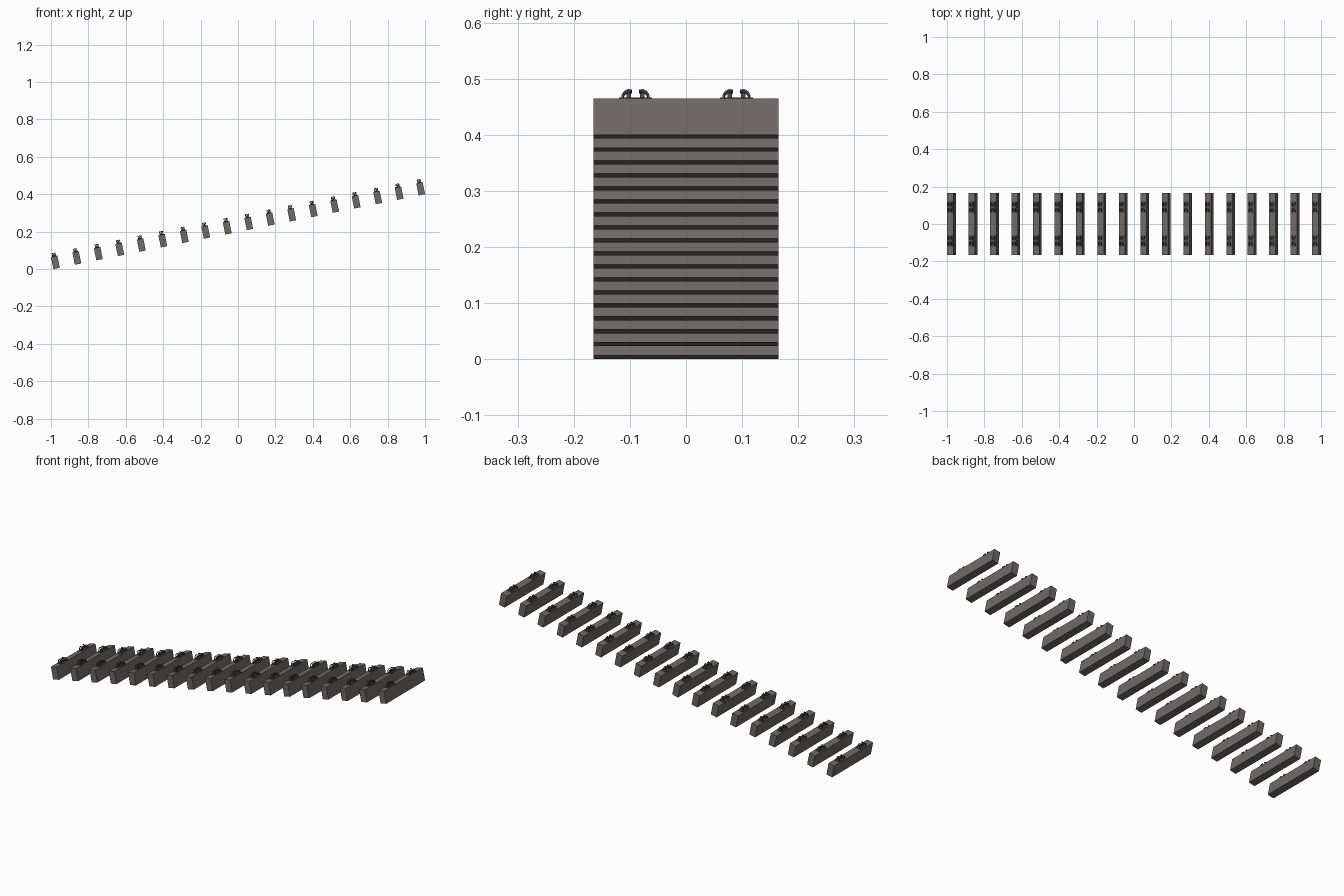
import bpy, bmesh, math
from mathutils import Matrix, Vector

if "Cube" in bpy.data.objects:
    bpy.data.objects.remove(bpy.data.objects["Cube"])

COUNT = 18
W, L, H = 0.035, 0.33, 0.066          # sleeper section and length
SEAT = 0.09                           # distance of each rail seat from the centre
TILT = math.radians(11.4)             # slope of the track
X0, X1, Z0, RISE = -0.970, 0.983, 0.0035, 0.393


def material(name, rgb):
    m = bpy.data.materials.new(name)
    m.diffuse_color = (*rgb, 1)
    m.use_nodes = True
    m.node_tree.nodes["Principled BSDF"].inputs["Base Color"].default_value = m.diffuse_color
    return m


def boxes(name, specs, mat):
    """One mesh made of (centre, size) boxes."""
    bm = bmesh.new()
    for c, s in specs:
        bmesh.ops.create_cube(bm, size=1, matrix=Matrix.Translation(c) @ Matrix.Diagonal((*s, 1)))
    me = bpy.data.meshes.new(name)
    bm.to_mesh(me)
    bm.free()
    me.materials.append(mat)
    return me


concrete = material("sleeper_grey", (0.16, 0.14, 0.135))
steel = material("dark_steel", (0.07, 0.07, 0.072))

# sleeper block
sleeper = boxes("sleeper", [((0, 0, H / 2), (W, L, H))], concrete)

# seat plates with a shoulder under each clip
specs = []
for side in (-1, 1):
    y = side * SEAT
    specs.append(((0, y, H + 0.0015), (0.024, 0.058, 0.003)))
    for s in (-1, 1):
        specs.append(((0, y + s * 0.012, H + 0.006), (0.009, 0.008, 0.012)))
plates = boxes("seat_plates", specs, steel)

# spring clips: bent rods arching outward from the rail seat
clips = bpy.data.curves.new("spring_clips", 'CURVE')
clips.dimensions = '3D'
clips.bevel_depth = 0.0022
clips.bevel_resolution = 1
clips.use_fill_caps = True
clips.materials.append(steel)
leg = [(0.0235, 0.002), (0.0225, 0.009), (0.019, 0.014), (0.014, 0.0168), (0.0075, 0.0165)]
path = [(-0.008, y, z) for y, z in leg] + [(0.008, y, z) for y, z in reversed(leg)]
for side in (-1, 1):
    for s in (-1, 1):
        sp = clips.splines.new('POLY')
        sp.points.add(len(path) - 1)
        for p, (x, y, z) in zip(sp.points, path):
            p.co = (x, side * SEAT + s * y, H + z, 1)

# repeat the set up the slope
for i in range(COUNT):
    t = i / (COUNT - 1)
    place = Matrix.Translation(Vector((X0 + (X1 - X0) * t, 0, Z0 + RISE * t))) @ Matrix.Rotation(-TILT, 4, 'Y')
    for data in (sleeper, plates, clips):
        ob = bpy.data.objects.new(f"{data.name}_{i + 1}", data)
        ob.matrix_world = place
        bpy.context.collection.objects.link(ob)
